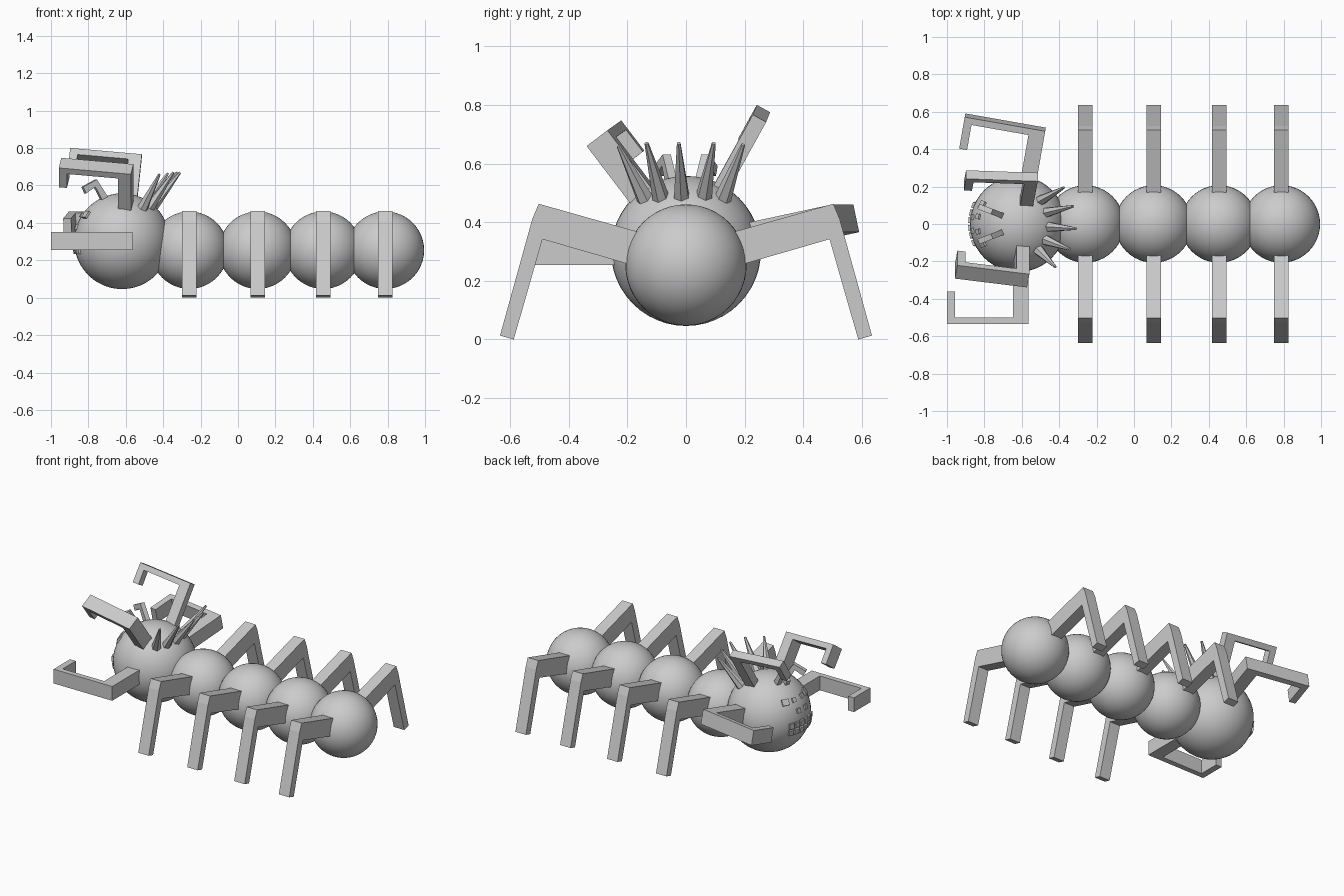
import bpy, bmesh
from math import radians, sin, cos, sqrt
from mathutils import Vector, Matrix

if "Cube" in bpy.data.objects:
    bpy.data.objects.remove(bpy.data.objects["Cube"])

HEAD, HEAD_R = Vector((-0.62, 0, 0.302)), 0.256


def finish(bm, name):
    bmesh.ops.recalc_face_normals(bm, faces=bm.faces)
    me = bpy.data.meshes.new(name)
    bm.to_mesh(me)
    bm.free()
    ob = bpy.data.objects.new(name, me)
    bpy.context.collection.objects.link(ob)
    return ob


def sphere(name, loc, r):
    bm = bmesh.new()
    bmesh.ops.create_uvsphere(bm, u_segments=48, v_segments=24, radius=r,
                              matrix=Matrix.Translation(loc))
    for f in bm.faces:
        f.smooth = True
    return finish(bm, name)


def prism(name, outline, origin, a, b, c, half):
    """Outline in the a/b plane, extruded by +-half along c."""
    bm = bmesh.new()
    o, a, b, c = (Vector(v) for v in (origin, a, b, c))
    lo = [bm.verts.new(o + a * p + b * q - c * half) for p, q in outline]
    f = bm.faces.new(lo)
    ext = bmesh.ops.extrude_face_region(bm, geom=[f])
    bmesh.ops.translate(bm, vec=c * 2 * half,
                        verts=[v for v in ext["geom"] if isinstance(v, bmesh.types.BMVert)])
    return finish(bm, name)


# Head and body segments
sphere("head", HEAD, HEAD_R)
XS = (-0.26, 0.105, 0.455, 0.788)
for i, x in enumerate(XS):
    sphere(f"body_segment_{i + 1}", (x, 0, 0.254), 0.207)

# Bent walking legs
LEG = [(0.12, 0.355), (0.503, 0.463), (0.525, 0.41), (0.635, 0.013),
       (0.588, 0.0), (0.49, 0.342), (0.12, 0.235)]
for i, x in enumerate(XS):
    for side, tag in ((-1, "front"), (1, "back")):
        prism(f"{tag}_leg_{i + 1}", LEG, (x, 0, 0), (0, side, 0), (0, 0, 1), (1, 0, 0), 0.039)


# Hooked arms around the head
def arm(name, side, elev, yaw, pitch, reach, col, length, hook, half):
    e = radians(elev)
    rot = Matrix.Rotation(radians(yaw), 3, 'Z') @ Matrix.Rotation(radians(pitch), 3, 'Y')
    r, t = 0.057, 0.036
    l = r - length
    outline = [(r, 0.1), (r, reach), (l, reach), (l, reach - hook), (l + 0.043, reach - hook),
               (l + 0.043, reach - t), (r - col, reach - t), (r - col, 0.1)]
    prism(name, outline, HEAD, rot @ Vector((1, 0, 0)),
          rot @ Vector((0, side * cos(e), sin(e))),
          rot @ Vector((0, -side * sin(e), cos(e))), half)


arm("lower_front_arm", -1, 0, 0, 0, 0.535, 0.085, 0.437, 0.175, 0.048)
arm("lower_back_arm", 1, 12, -10, 0, 0.535, 0.085, 0.437, 0.175, 0.048)
arm("upper_front_arm", -1, 53, -7, 5, 0.49, 0.07, 0.39, 0.13, 0.045)
arm("upper_back_arm", 1, 61, -2, 5, 0.525, 0.07, 0.385, 0.13, 0.026)

# Fan of tapered spikes at the back of the head
SPIKES = [((-0.50, 0.125, 0.48), (-0.375, 0.195, 0.665)),
          ((-0.475, 0.06, 0.48), (-0.325, 0.095, 0.67)),
          ((-0.46, -0.015, 0.48), (-0.31, -0.025, 0.67)),
          ((-0.475, -0.085, 0.48), (-0.345, -0.135, 0.67)),
          ((-0.51, -0.14, 0.48), (-0.42, -0.23, 0.66))]
for i, (p, q) in enumerate(SPIKES):
    p, q = Vector(p), Vector(q)
    d = q - p
    bm = bmesh.new()
    bmesh.ops.create_cone(bm, cap_ends=True, segments=6, radius1=0.03, radius2=0.007,
                          depth=d.length,
                          matrix=Matrix.Translation((p + q) / 2) @ d.to_track_quat('Z', 'Y').to_matrix().to_4x4())
    finish(bm, f"head_spike_{i + 1}")

# Small bent antennae on the forehead
ANT = [(0.06, 0.50), (0.15, 0.632), (0.228, 0.592), (0.212, 0.558),
       (0.158, 0.592), (0.095, 0.48)]
for side, tag in ((-1, "front"), (1, "back")):
    a = Vector((-0.93, side * 0.36, 0))
    prism(f"{tag}_antenna", ANT, (-0.62, side * 0.012, 0), a, (0, 0, 1),
          (-a.y, a.x, 0), 0.015)


# Face plates set on the head surface
def plates(name, spots, w, h):
    bm = bmesh.new()
    for y, z in spots:
        n = Vector((-sqrt(HEAD_R ** 2 - y * y - z * z), y, z)).normalized()
        m = Matrix.Translation(HEAD + n * HEAD_R) @ n.to_track_quat('X', 'Z').to_matrix().to_4x4()
        bmesh.ops.create_cube(bm, size=1, matrix=m @ Matrix.Diagonal((0.02, w, h, 1)))
    finish(bm, name)


plates("eyes", [(-0.1, 0.14), (0.1, 0.14)], 0.045, 0.04)
plates("cheek_marks", [(-0.04, 0.14), (0.04, 0.14)], 0.028, 0.03)
plates("nostrils", [(-0.036, 0.076), (0.036, 0.076)], 0.028, 0.03)
plates("teeth", [(-0.1 + 0.04 * k, z) for k in range(6) for z in (-0.05, -0.005)], 0.032, 0.036)
